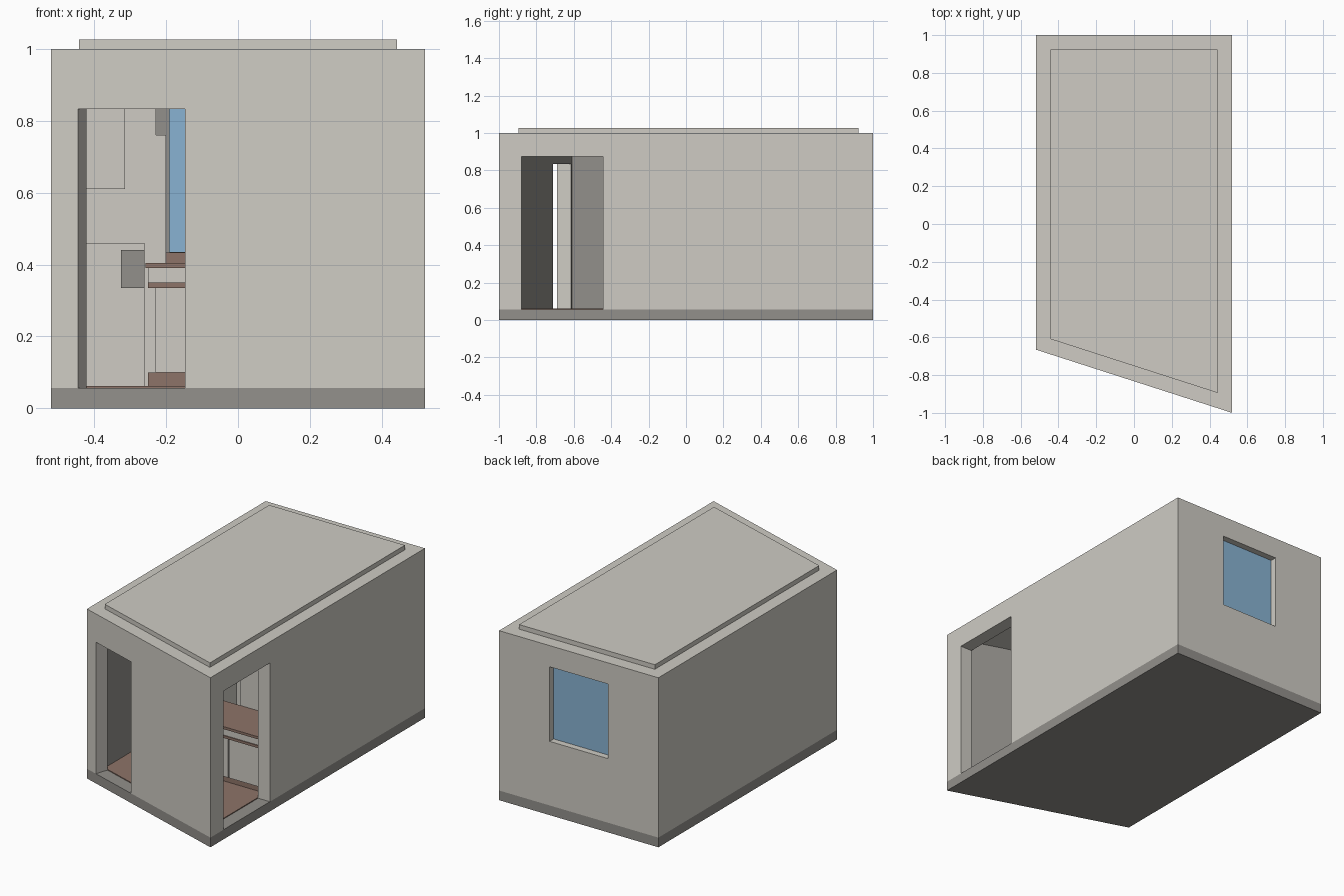
import bpy, bmesh
from mathutils import Vector

if "Cube" in bpy.data.objects:
    bpy.data.objects.remove(bpy.data.objects["Cube"])


def material(name, rgb):
    m = bpy.data.materials.new(name)
    m.use_nodes = True
    m.diffuse_color = (*rgb, 1)
    m.node_tree.nodes["Principled BSDF"].inputs["Base Color"].default_value = (*rgb, 1)
    return m


WALL = material("warm_light_grey", (0.62, 0.60, 0.55))
GREY = material("dark_grey", (0.29, 0.28, 0.26))
WOOD = material("brown_wood", (0.27, 0.175, 0.14))
GLASS = material("blue_glass", (0.25, 0.45, 0.65))


def prism(name, plan, z0, z1, mat):
    """Extrude a counter-clockwise plan outline between two heights."""
    bm = bmesh.new()
    base = bm.faces.new([bm.verts.new((p[0], p[1], z0)) for p in plan])
    top = bmesh.ops.extrude_face_region(bm, geom=[base])["geom"]
    for v in top:
        if isinstance(v, bmesh.types.BMVert):
            v.co.z = z1
    bmesh.ops.recalc_face_normals(bm, faces=bm.faces)
    mesh = bpy.data.meshes.new(name)
    bm.to_mesh(mesh)
    bm.free()
    mesh.materials.append(mat)
    ob = bpy.data.objects.new(name, mesh)
    bpy.context.collection.objects.link(ob)
    return ob


def box(name, x0, x1, y0, y1, z0, z1, mat):
    return prism(name, [(x0, y0), (x1, y0), (x1, y1), (x0, y1)], z0, z1, mat)


def cut(target, cutter):
    """Subtract the cutter, then discard it."""
    mod = target.modifiers.new("opening", "BOOLEAN")
    mod.operation = "DIFFERENCE"
    mod.solver = "EXACT"
    mod.object = cutter
    bpy.context.view_layer.objects.active = target
    bpy.ops.object.modifier_apply(modifier=mod.name)
    bpy.data.objects.remove(cutter)


# Plan outlines with the slanted front wall
W, T, BASE, TOP = 0.52, 0.077, 0.057, 1.0
FRONT_L, FRONT_R = Vector((-W, -0.665)), Vector((W, -1.0))
along = (FRONT_R - FRONT_L).normalized()
inward = Vector((-along.y, along.x))
slope = along.y / along.x


def front_y(x):
    return FRONT_L.y + slope * (x + W)


outer = [FRONT_L, FRONT_R, (W, 1), (-W, 1)]
IX, IY, SHIFT = W - T, 1 - T, T / along.x
inner = [(-IX, front_y(-IX) + SHIFT), (IX, front_y(IX) + SHIFT), (IX, IY), (-IX, IY)]

# Base, wall shell and raised roof panel
prism("base_plinth", outer, 0, BASE, GREY)
shell = prism("wall_shell", outer, BASE, TOP, WALL)
cut(shell, prism("room_void", inner, 0, 0.94, WALL))
prism("roof_panel", inner, TOP, 1.027, WALL)
prism("wood_floor", inner, BASE, 0.062, WOOD)

# Front doorway is square to the slanted wall
a, b = [Vector((x, front_y(x))) for x in (-0.445, -0.147)]
doorway = [a - inward * 0.05, b - inward * 0.05, b + inward * 0.1, a + inward * 0.1]
cut(shell, prism("front_door_void", doorway, 0, 0.833, WALL))
cut(shell, box("side_door_void", 0.41, 0.6, -0.88, -0.445, 0, 0.875, WALL))
cut(shell, box("window_void", -0.19, 0.19, 0.88, 1.1, 0.435, 0.875, WALL))
box("window_glass", -0.19, 0.19, 0.955, 0.962, 0.435, 0.875, GLASS)

# Dark paint on the upright faces lining the room
shell.data.materials.clear()
shell.data.materials.append(WALL)
shell.data.materials.append(GREY)
for f in shell.data.polygons:
    pts = [shell.data.vertices[i].co for i in f.vertices]
    inside = all(abs(p.x) < IX + 0.002 and p.y < IY + 0.002
                 and p.y > front_y(p.x) + SHIFT - 0.003 for p in pts)
    f.material_index = 1 if inside and abs(f.normal.z) < 0.5 else 0

# Storage along the right wall
FLOOR = 0.062
box("low_cabinet", -IX, -0.26, -0.14, 0.36, FLOOR, 0.46, WALL)
box("appliance_panel", -0.325, -0.26, -0.145, -0.14, 0.335, 0.44, GREY)
box("upper_cabinet", -IX, -0.315, -0.14, 0.36, 0.61, 0.94, WALL)
box("wardrobe", -IX, -0.2, 0.45, IY, FLOOR, 0.76, WALL)
box("wardrobe_top_box", -IX, -0.228, 0.45, IY, 0.76, 0.94, WALL)

# Desk with drawers and a partition behind it
box("desk_top", -0.258, IX, -0.42, -0.15, 0.39, 0.405, WOOD)
box("desk_apron", -0.25, IX, -0.41, -0.15, 0.35, 0.39, WALL)
box("desk_shelf", -0.25, IX, -0.415, -0.15, 0.335, 0.35, WOOD)
for i in range(3):
    x = -0.23 + i * 0.225
    box("desk_drawers_%d" % (i + 1), x, x + 0.22, -0.4, -0.15, 0.1, 0.335, WALL)
box("desk_kickboard", -0.25, IX, -0.38, -0.15, FLOOR, 0.1, WOOD)
box("partition", 0.12, IX, -0.15, -0.1, FLOOR, 0.94, WALL)

# Bench below the window
box("bench_body", -0.19, IX, 0.5, IY, FLOOR, 0.405, WALL)
box("bench_top", -0.2, IX, 0.49, IY, 0.405, 0.433, WOOD)
